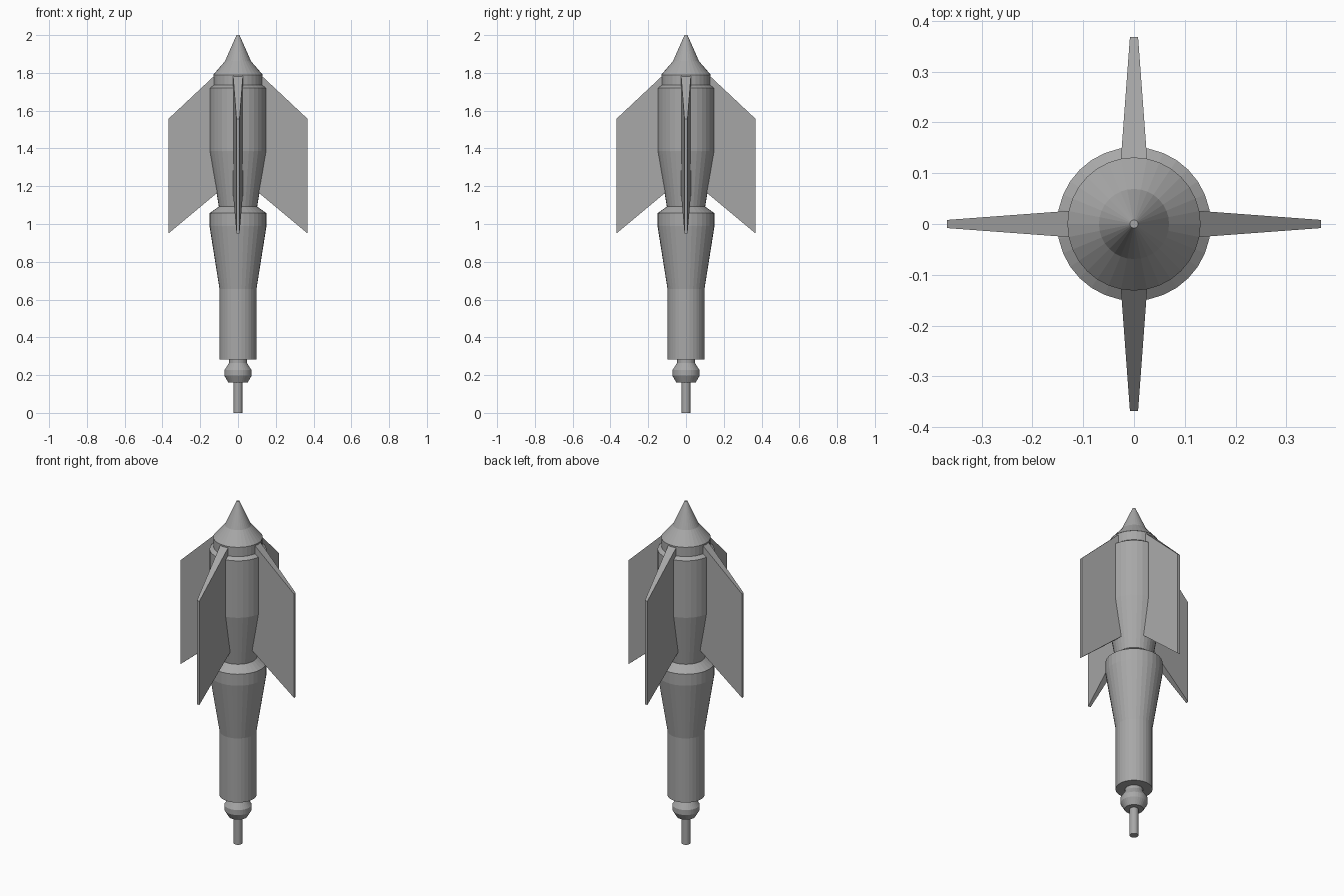
import bpy, bmesh
from math import cos, sin, pi

if "Cube" in bpy.data.objects:
    bpy.data.objects.remove(bpy.data.objects["Cube"])

SIDES = 32

# Dark grey metal
metal = bpy.data.materials.new("dark_grey")
metal.diffuse_color = (0.39, 0.39, 0.39, 1)
metal.use_nodes = True
metal.node_tree.nodes["Principled BSDF"].inputs["Base Color"].default_value = metal.diffuse_color


def make_object(name, bm):
    bmesh.ops.recalc_face_normals(bm, faces=bm.faces)
    mesh = bpy.data.meshes.new(name)
    bm.to_mesh(mesh)
    bm.free()
    mesh.materials.append(metal)
    obj = bpy.data.objects.new(name, mesh)
    bpy.context.collection.objects.link(obj)
    return obj


def lathe(name, profile, sides=SIDES):
    """Closed turned part from (radius, height) points, bottom to top."""
    bm = bmesh.new()
    rings = [[bm.verts.new((r * cos(2 * pi * i / sides), r * sin(2 * pi * i / sides), z))
              for i in range(sides)] for r, z in profile]
    for low, high in zip(rings, rings[1:]):
        for i in range(sides):
            j = (i + 1) % sides
            bm.faces.new((low[i], low[j], high[j], high[i]))
    bm.faces.new(rings[0])
    bm.faces.new(rings[-1])
    return make_object(name, bm)


def fin(name, angle):
    """Swept fin, thick at the root and thin at the outer edge."""
    outline = [(0.125, 1.785, 0.026), (0.368, 1.557, 0.008),
               (0.368, 0.95, 0.008), (0.09, 1.182, 0.028)]
    bm = bmesh.new()
    left = [bm.verts.new((r, t, z)) for r, z, t in outline]
    right = [bm.verts.new((r, -t, z)) for r, z, t in outline]
    bm.faces.new(left)
    bm.faces.new(right)
    for i in range(4):
        j = (i + 1) % 4
        bm.faces.new((left[i], left[j], right[j], right[i]))
    obj = make_object(name, bm)
    obj.rotation_euler.z = angle
    return obj


# Thin rod and fuse fitting at the bottom
lathe("bottom_rod", [(0.023, 0), (0.023, 0.17)])
lathe("fuse_fitting", [(0.051, 0.16), (0.072, 0.197), (0.072, 0.226),
                       (0.047, 0.265), (0.047, 0.29)])

# Lower body widening up to a shoulder
lathe("lower_body", [(0.098, 0.282), (0.098, 0.657), (0.151, 0.99),
                     (0.151, 1.057), (0.1, 1.093)])

# Upper body with a stepped collar
lathe("upper_body", [(0.1, 1.085), (0.151, 1.387), (0.151, 1.72),
                     (0.13, 1.735), (0.13, 1.79)])

# Flared nose cone
lathe("nose_cone", [(0.131, 1.79), (0.069, 1.862), (0.008, 2.0)])

# Four fins around the body
for k in range(4):
    fin(f"fin_{k + 1}", k * pi / 2)
